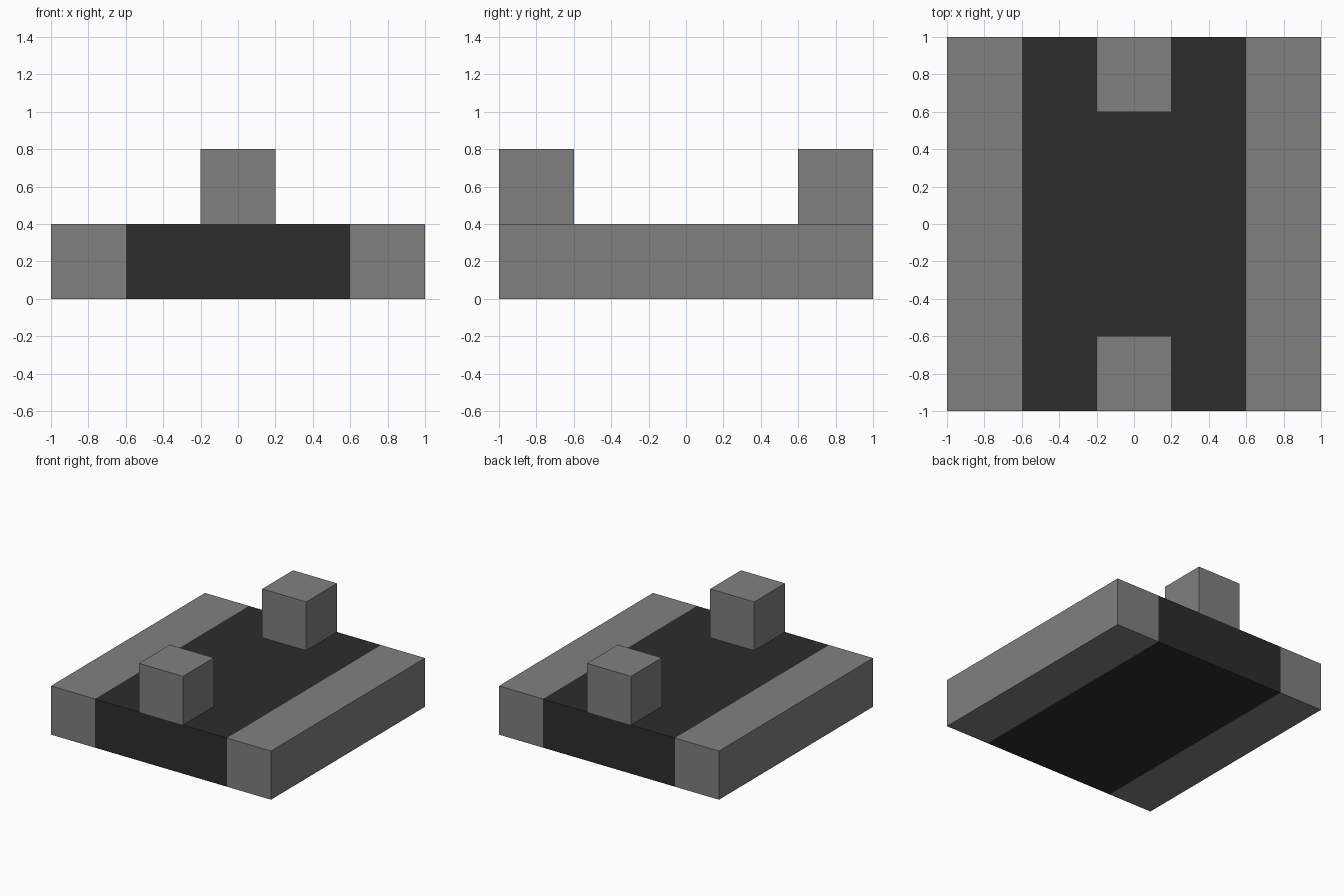
import bpy

default_cube = bpy.data.objects.get("Cube")
if default_cube:
    bpy.data.objects.remove(default_cube, do_unlink=True)


def make_material(name, value):
    mat = bpy.data.materials.new(name)
    mat.use_nodes = True
    color = (value, value, value, 1)
    mat.diffuse_color = color
    mat.node_tree.nodes["Principled BSDF"].inputs["Base Color"].default_value = color
    return mat


def box(name, center, size, mat):
    bpy.ops.mesh.primitive_cube_add(size=1, location=center)
    obj = bpy.context.object
    obj.name = name
    obj.scale = size
    bpy.ops.object.transform_apply(location=False, rotation=False, scale=True)
    obj.data.materials.append(mat)
    return obj


grey = make_material("mid grey", 0.216)
dark = make_material("dark grey", 0.026)

# Dark centre of the slab
box("center_slab", (0, 0, 0.2), (1.2, 2, 0.4), dark)

# Grey rails along both sides
for side, x in (("left", 0.8), ("right", -0.8)):
    box(side + "_rail", (x, 0, 0.2), (0.4, 2, 0.4), grey)

# Raised blocks at the front and back edges
for end, y in (("front", -0.8), ("back", 0.8)):
    box(end + "_block", (0, y, 0.6), (0.4, 0.4, 0.4), grey)
